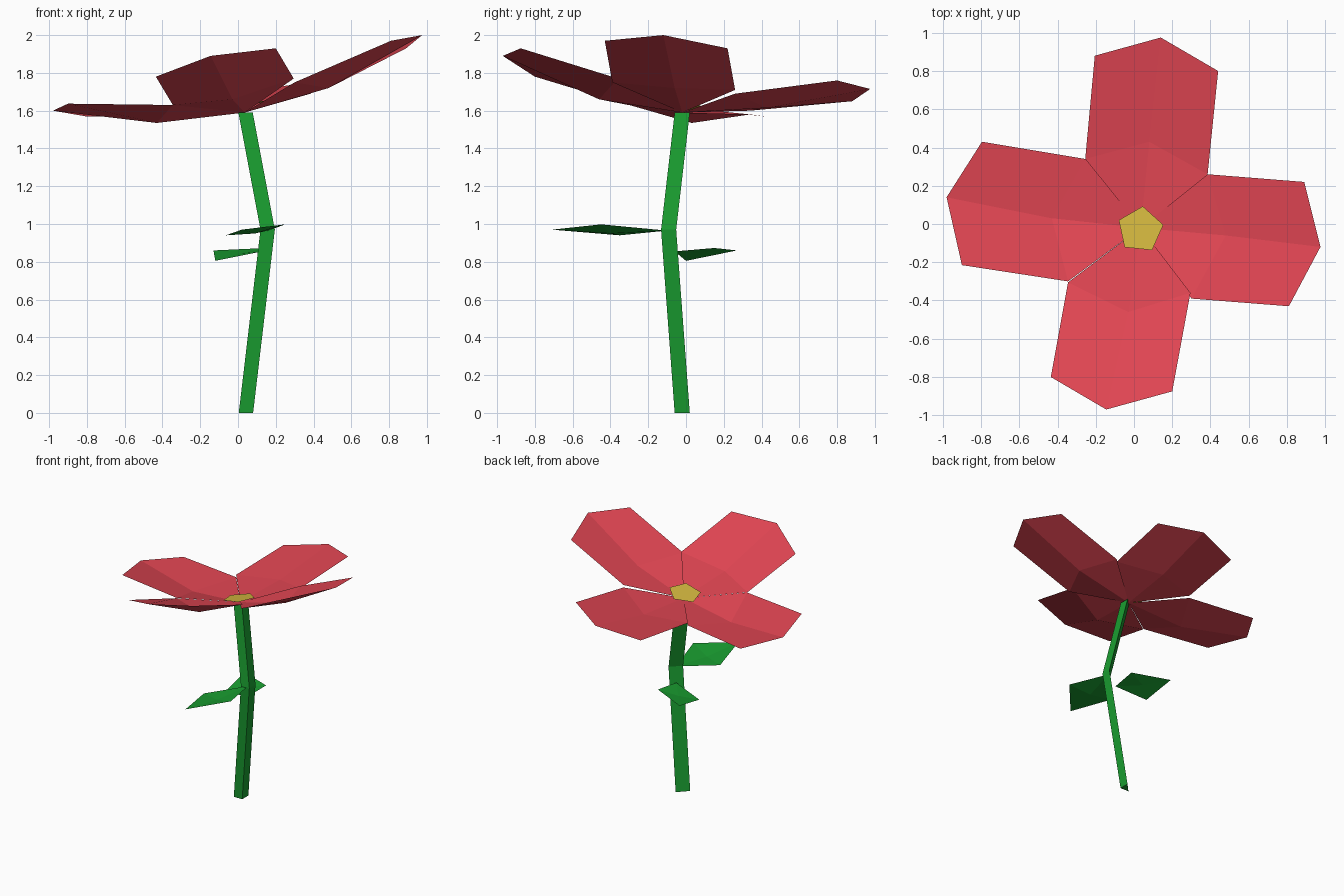
import bpy, bmesh, math
from mathutils import Vector


def material(name, colour):
    m = bpy.data.materials.new(name)
    m.diffuse_color = (*colour, 1)
    return m


GREEN = material("green", (0.01, 0.34, 0.03))
RED = material("red", (0.75, 0.06, 0.085))
YELLOW = material("yellow", (0.66, 0.48, 0.05))


def build(name, points, faces, mat, recalc=False):
    bm = bmesh.new()
    vs = [bm.verts.new(p) for p in points]
    for f in faces:
        bm.faces.new([vs[i] for i in f])
    if recalc:
        bmesh.ops.recalc_face_normals(bm, faces=bm.faces)
    mesh = bpy.data.meshes.new(name)
    bm.to_mesh(mesh)
    bm.free()
    mesh.materials.append(mat)
    ob = bpy.data.objects.new(name, mesh)
    bpy.context.collection.objects.link(ob)
    return ob


# Bent stem: triangular section swept through three levels
section = [(-0.038, -0.04), (0.038, -0.04), (0.038, 0.04)]
path = [(0.042, -0.02, 0), (0.157, -0.092, 0.97), (0.04, -0.02, 1.59)]
pts = [(x + dx, y + dy, z) for x, y, z in path for dx, dy in section]
sides = [(r + i, r + (i + 1) % 3, r + 3 + (i + 1) % 3, r + 3 + i)
         for r in (0, 3) for i in range(3)]
build("stem", pts, sides + [(2, 1, 0), (6, 7, 8)], GREEN, recalc=True)

# Petals: corner, outer corner, tip, outer corner, corner, crease middle
HUB = (0.035, -0.02, 1.59)
petals = {
    "petal_right": [(0.30, -0.39, 1.75), (0.81, -0.43, 1.97), (0.975, -0.12, 2.0),
                    (0.89, 0.22, 1.93), (0.385, 0.26, 1.71), (0.48, -0.06, 1.72)],
    "petal_back": [(0.385, 0.26, 1.69), (0.44, 0.80, 1.76), (0.14, 0.975, 1.715),
                   (-0.205, 0.88, 1.65), (-0.255, 0.34, 1.60), (0.08, 0.43, 1.615)],
    "petal_left": [(-0.255, 0.34, 1.58), (-0.795, 0.43, 1.568), (-0.98, 0.14, 1.60),
                   (-0.90, -0.215, 1.637), (-0.345, -0.30, 1.63), (-0.43, 0.03, 1.535)],
    "petal_front": [(-0.345, -0.305, 1.63), (-0.435, -0.80, 1.78), (-0.145, -0.97, 1.89),
                    (0.20, -0.875, 1.93), (0.295, -0.36, 1.77), (-0.03, -0.46, 1.66)],
}
for name, p in petals.items():
    build(name, [HUB] + p, [(0, 1, 6), (0, 6, 5), (1, 2, 3, 6), (6, 3, 4, 5)], RED)

# Flower centre: pentagon tilted with the petals
disc = []
for k in range(5):
    a = math.radians(12 + 72 * k)
    dx, dy = 0.123 * math.cos(a), 0.123 * math.sin(a)
    disc.append((0.033 + dx, -0.03 + dy, 1.63 + 0.2 * dx - 0.09 * dy))
build("flower_centre", disc, [range(5)], YELLOW)

# Leaves: base, one side, tip, other side, folded middle
leaves = {
    "leaf_front": [(0.16, -0.10, 0.965), (-0.065, -0.35, 0.94), (0.02, -0.71, 0.97),
                   (0.25, -0.45, 0.998), (0.09, -0.40, 0.95)],
    "leaf_back": [(0.13, -0.06, 0.855), (0.15, 0.15, 0.873), (-0.13, 0.27, 0.86),
                  (-0.12, 0.0, 0.805), (0.0, 0.10, 0.843)],
}
for name, p in leaves.items():
    build(name, p, [(0, 1, 4), (1, 2, 4), (2, 3, 4), (3, 0, 4)], GREEN)
